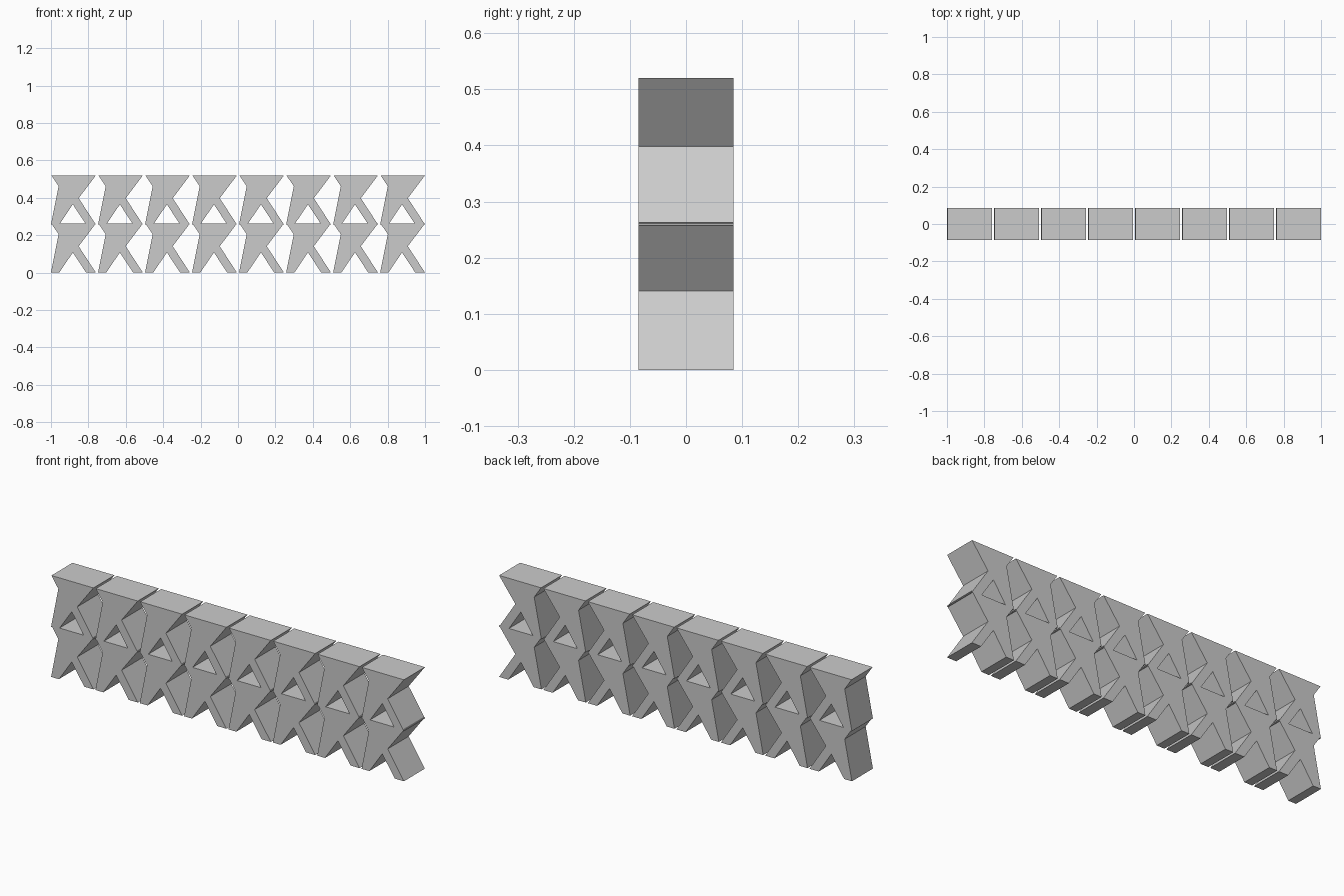
import bpy, bmesh

if "Cube" in bpy.data.objects:
    bpy.data.objects.remove(bpy.data.objects["Cube"])

COLUMNS, ROWS = 8, 2
PITCH_X, PITCH_Z = 1.76 / 7, 0.257
DEPTH = 0.17

# Outline of one truss block: wide top, pinched waist, two splayed feet
outline = [(0.0, 0.0), (0.044, 0.0), (0.117, 0.108), (0.188, 0.0), (0.24, 0.0),
           (0.148, 0.141), (0.24, 0.263), (0.002, 0.263), (0.041, 0.205)]


def make_block_mesh():
    """Extrude the outline from front to back."""
    bm = bmesh.new()
    face = bm.faces.new([bm.verts.new((x, -DEPTH / 2, z)) for x, z in outline])
    ext = bmesh.ops.extrude_face_region(bm, geom=[face], use_keep_orig=True)
    moved = [g for g in ext["geom"] if isinstance(g, bmesh.types.BMVert)]
    bmesh.ops.translate(bm, verts=moved, vec=(0, DEPTH, 0))
    bmesh.ops.recalc_face_normals(bm, faces=bm.faces)
    mesh = bpy.data.meshes.new("truss_block")
    bm.to_mesh(mesh)
    bm.free()
    return mesh


# Grid of identical blocks, upper row resting on the lower one
block = make_block_mesh()
for row in range(ROWS):
    for col in range(COLUMNS):
        ob = bpy.data.objects.new(f"truss_block_row{row + 1}_col{col + 1}", block)
        ob.location = (-1 + col * PITCH_X, 0, row * PITCH_Z)
        bpy.context.collection.objects.link(ob)
